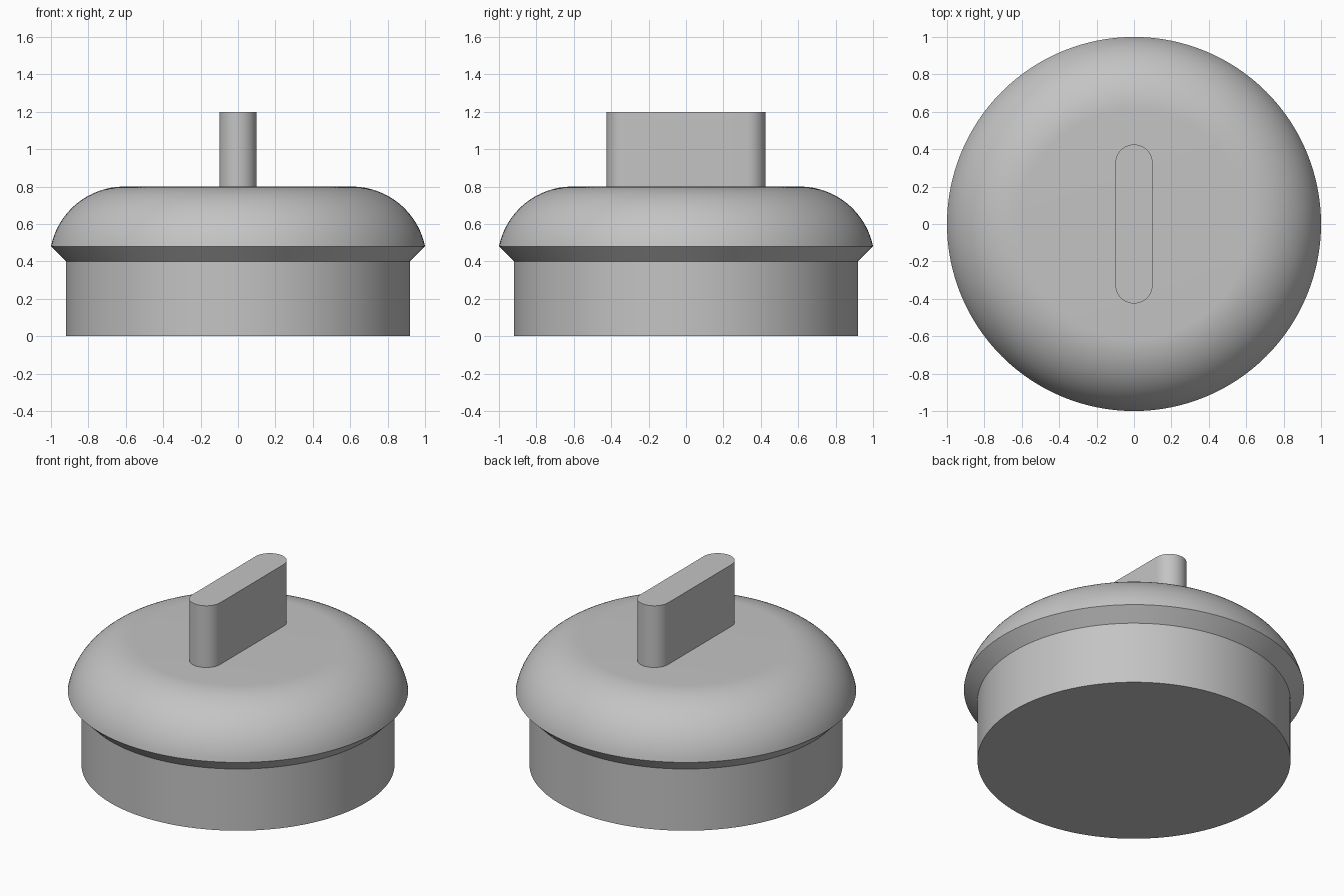
import bpy
import bmesh
from math import sin, cos, pi, radians, asin

cube = bpy.data.objects.get("Cube")
if cube:
    bpy.data.objects.remove(cube, do_unlink=True)

grey = bpy.data.materials.new("plain_grey")
grey.use_nodes = True
COLOUR = (0.55, 0.55, 0.55, 1)
grey.diffuse_color = COLOUR
grey.node_tree.nodes["Principled BSDF"].inputs["Base Color"].default_value = COLOUR


def finish(name, bm):
    """Turn a bmesh into a smooth-shaded object that keeps its sharp edges."""
    bmesh.ops.remove_doubles(bm, verts=bm.verts, dist=0.0001)
    bmesh.ops.recalc_face_normals(bm, faces=bm.faces)
    mesh = bpy.data.meshes.new(name)
    bm.to_mesh(mesh)
    bm.free()
    mesh.materials.append(grey)
    obj = bpy.data.objects.new(name, mesh)
    bpy.context.collection.objects.link(obj)
    bpy.ops.object.select_all(action='DESELECT')
    obj.select_set(True)
    bpy.context.view_layer.objects.active = obj
    bpy.ops.object.shade_smooth_by_angle(angle=radians(30))
    return obj


def lathe(name, profile, segments=128):
    """Spin a radius/height profile into a closed round body."""
    bm = bmesh.new()
    verts = [bm.verts.new((r, 0, z)) for r, z in profile]
    edges = [bm.edges.new(pair) for pair in zip(verts, verts[1:])]
    bmesh.ops.spin(bm, geom=verts + edges, cent=(0, 0, 0), axis=(0, 0, 1),
                   angle=2 * pi, steps=segments, use_merge=True)
    bmesh.ops.remove_doubles(bm, verts=bm.verts, dist=0.0001)
    bmesh.ops.holes_fill(bm, edges=[e for e in bm.edges if e.is_boundary], sides=0)
    return finish(name, bm)


# Stopper body: straight plug, flared lip, rounded shoulder and flat top
PLUG_R, PLUG_H, LIP_Z, TOP_Z, ROUND = 0.92, 0.4, 0.48, 0.8, 0.4
start = asin((LIP_Z - (TOP_Z - ROUND)) / ROUND)
centre = 1 - ROUND * cos(start)
shoulder = []
for i in range(25):
    a = start + (pi / 2 - start) * i / 24
    shoulder.append((centre + ROUND * cos(a), TOP_Z - ROUND + ROUND * sin(a)))
lathe("stopper_body", [(PLUG_R, 0), (PLUG_R, PLUG_H)] + shoulder)

# Upright grip: a slot-shaped outline with round ends, pulled up
GRIP_R, GRIP_HALF, GRIP_H = 0.1, 0.425, 0.4
bm = bmesh.new()
outline = []
for end in (0, 1):
    for i in range(25):
        a = pi * (end + i / 24)
        y = (GRIP_HALF - GRIP_R) * (1 - 2 * end)
        outline.append(bm.verts.new((GRIP_R * cos(a), y + GRIP_R * sin(a), TOP_Z)))
base = bm.faces.new(outline)
top = bmesh.ops.extrude_face_region(bm, geom=[base], use_keep_orig=True)
bmesh.ops.translate(bm, vec=(0, 0, GRIP_H),
                    verts=[g for g in top["geom"] if isinstance(g, bmesh.types.BMVert)])
finish("grip", bm)
